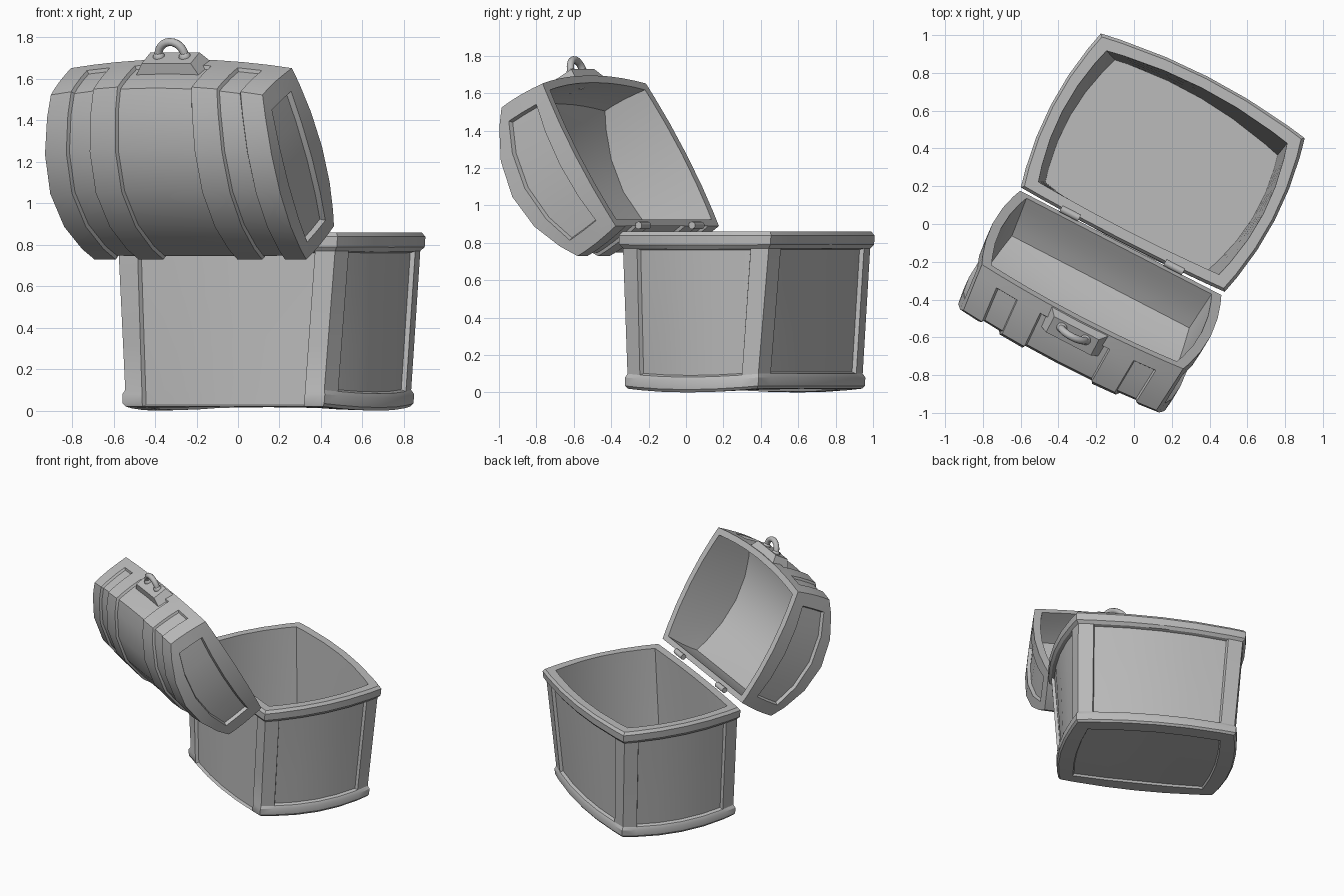
import bpy, bmesh, math
from mathutils import Vector, Matrix

if "Cube" in bpy.data.objects:
    bpy.data.objects.remove(bpy.data.objects["Cube"], do_unlink=True)

grey = bpy.data.materials.new("plain_grey")
grey.use_nodes = True
grey.diffuse_color = (0.5, 0.5, 0.5, 1)
grey.node_tree.nodes["Principled BSDF"].inputs["Base Color"].default_value = (0.5, 0.5, 0.5, 1)

# Chest axes: along the hinge, from hinge to far side, up
YAW = math.radians(-27.4)
ALONG = Vector((math.cos(YAW), math.sin(YAW), 0))
ACROSS = Vector((-math.sin(YAW), math.cos(YAW), 0))
UP = Vector((0, 0, 1))
# Lid axes, swung open by 120 degrees
HINGE = Vector((-0.07, -0.10, 0.89))
C, S = math.cos(math.radians(120)), math.sin(math.radians(120))
REACH = ACROSS * C + UP * S
DOME = UP * C - ACROSS * S


def lid_point(u, a, h):
    return HINGE + ALONG * u + REACH * a + DOME * h


def arch(t):
    return 4 * t * (1 - t)


def finish(obj, name, angle=32):
    obj.name = name
    obj.data.materials.clear()
    obj.data.materials.append(grey)
    bpy.ops.object.select_all(action="DESELECT")
    obj.select_set(True)
    bpy.context.view_layer.objects.active = obj
    bpy.ops.object.shade_smooth_by_angle(angle=math.radians(angle))


def from_bmesh(bm, name):
    mesh = bpy.data.meshes.new(name)
    bm.to_mesh(mesh)
    bm.free()
    obj = bpy.data.objects.new(name, mesh)
    bpy.context.collection.objects.link(obj)
    finish(obj, name)


def hollow_box(name, size, place, open_side, panels):
    """Gridded box with one open side, an inner skin and recessed panels."""
    bm = bmesh.new()
    cells, skins = {}, []
    for inner in (False, True):
        verts = {}

        def vert(key):
            if key not in verts:
                verts[key] = bm.verts.new(place(*key, inner))
            return verts[key]

        for axis in range(3):
            b, c = [n for n in range(3) if n != axis]
            for side in (0, 1):
                if (axis, side) == (2, open_side):
                    continue
                for p in range(size[b]):
                    for q in range(size[c]):
                        ring = []
                        for dp, dq in ((0, 0), (1, 0), (1, 1), (0, 1)):
                            key = [0, 0, 0]
                            key[axis], key[b], key[c] = side * size[axis], p + dp, q + dq
                            ring.append(vert(tuple(key)))
                        face = bm.faces.new(ring)
                        if not inner:
                            cells[axis, side, p, q] = face
        skins.append(verts)
    # Rim joining the two skins
    k = open_side * size[2]
    nx, ny = size[0], size[1]
    loop = ([(i, 0, k) for i in range(nx)] + [(nx, j, k) for j in range(ny)]
            + [(i, ny, k) for i in range(nx, 0, -1)] + [(0, j, k) for j in range(ny, 0, -1)])
    for m, n in zip(loop, loop[1:] + loop[:1]):
        bm.faces.new((skins[0][m], skins[0][n], skins[1][n], skins[1][m]))
    bmesh.ops.recalc_face_normals(bm, faces=bm.faces[:])
    for rule, depth in panels:
        bmesh.ops.inset_region(bm, faces=[f for key, f in cells.items() if rule(*key)],
                               thickness=0.008, depth=-depth,
                               use_boundary=True, use_even_offset=True)
    from_bmesh(bm, name)


# Chest body: tapered, bowed walls with rounded top and bottom trim
BU = [0, 0.09, 0.3, 0.5, 0.7, 0.91, 1]
BV = [0, 0.11, 0.3, 0.5, 0.7, 0.89, 1]
BZ = [0.02, 0.035, 0.08, 0.1, 0.33, 0.56, 0.77, 0.79, 0.84, 0.86]
LIP = {1: 0.012, 2: 0.012, 7: 0.015, 8: 0.015}
FOOT = [Vector(p) for p in ((-0.54, 0.20, 0), (0.41, -0.31, 0), (-0.12, 0.94, 0), (0.83, 0.38, 0))]
TOP = [Vector(p) for p in ((-0.58, 0.20, 0), (0.475, -0.34, 0), (-0.17, 0.99, 0), (0.885, 0.45, 0))]


def body_point(i, j, k, inner):
    u, v, z = BU[i], BV[j], BZ[k]
    t = (z - 0.02) / 0.84
    back = j == 0 and 0 < i < len(BU) - 1
    grow = -0.055 if inner else (0 if back and k < 3 else LIP.get(k, 0))
    q = [a.lerp(b, t) for a, b in zip(FOOT, TOP)]
    us, vs = 0.5 + (u - 0.5) * (1 + 1.7 * grow), 0.5 + (v - 0.5) * (1 + 2.2 * grow)
    p = q[0].lerp(q[1], us).lerp(q[2].lerp(q[3], us), vs)
    bow = 0.055 if v > 0.5 else 0.045 - 0.03 * t
    p += ALONG * (2 * u - 1) * 0.06 * arch(v) + ACROSS * (2 * v - 1) * bow * arch(u)
    sag = 0.02 * arch(v) * abs(2 * u - 1) * (1 - t)
    p.z = 0.06 + 0.8 * t if inner else z - sag
    return p


def body_panel(axis, side):
    first = 0 if (axis, side) == (1, 0) else 3
    return lambda a, s, p, q: (a, s) == (axis, side) and 0 < p < 5 and first <= q < 6


body_panels = [(body_panel(a, s), 0.022) for a in (0, 1) for s in (0, 1)]
body_panels.append((lambda a, s, p, q: a == 2 and 0 < p < 5 and 0 < q < 5, 0.015))
hollow_box("chest_body", (6, 6, 9), body_point, 1, body_panels)

# Lid: domed box, four raised straps between recessed strips
LU = [-0.6, -0.48, -0.35, -0.21, 0, 0.21, 0.35, 0.48, 0.6]
LA = [0, 0.1, 0.28, 0.5, 0.72, 0.9, 1]
LH = [0, 0.24, 0.52, 0.8, 1]


def lid_place(i, j, k, inner):
    x, f, w = LU[i] / 0.6, LA[j], LH[k]
    mid = 1 - x * x
    height = 0.29 + 0.16 * arch(f) + 0.03 * mid * arch(f)
    u = x * (0.6 - 0.025 * w + 0.05 * arch(f))
    a = 0.88 * f + 0.05 * f * mid + (2 * f - 1) * 0.02 * math.sin(w * 2)
    h = height * w
    if inner:
        u, a, h = u * 0.92, 0.44 + (a - 0.44) * 0.91, h * 0.88
    return lid_point(u, a, h)


def lid_strip(columns):
    def rule(axis, side, p, q):
        if axis == 0 or p not in columns:
            return False
        return axis == 2 or side == 0 or q > 0
    return rule


def lid_end(side):
    return lambda a, s, p, q: (a, s) == (0, side) and 0 < p < 5 and 0 < q < 3


lid_panels = [(lid_strip(c), 0.016) for c in ((1,), (3, 4), (6,))]
lid_panels += [(lid_end(s), 0.025) for s in (0, 1)]
hollow_box("chest_lid", (8, 6, 4), lid_place, 0, lid_panels)

# Handle plate on the front of the lid, narrowing outwards
bm = bmesh.new()
bmesh.ops.create_cube(bm, size=1)
for v in bm.verts:
    slim = 0.72 if v.co.y > 0 else 1
    v.co = lid_point(v.co.x * 0.37 * slim, 0.94 + v.co.y * 0.08, 0.075 + v.co.z * 0.15 * slim)
from_bmesh(bm, "handle_plate")

# Handle ring and its two mounts
bpy.ops.mesh.primitive_torus_add(location=lid_point(0, 0.98, 0.06), rotation=(math.radians(105), 0, YAW),
                                 major_radius=0.072, minor_radius=0.02,
                                 major_segments=24, minor_segments=10)
finish(bpy.context.object, "handle_ring", 60)
for side, label in ((-1, "right"), (1, "left")):
    bpy.ops.mesh.primitive_uv_sphere_add(segments=12, ring_count=8, radius=0.03,
                                         location=lid_point(side * 0.07, 0.975, 0.06))
    finish(bpy.context.object, "handle_mount_" + label, 60)
    # Hinge barrels
    turn = Matrix.Rotation(YAW, 4, "Z") @ Matrix.Rotation(math.pi / 2, 4, "Y")
    bpy.ops.mesh.primitive_cylinder_add(vertices=12, radius=0.02, depth=0.11,
                                        location=lid_point(side * 0.31, -0.005, -0.015),
                                        rotation=turn.to_euler())
    finish(bpy.context.object, "hinge_" + label)
